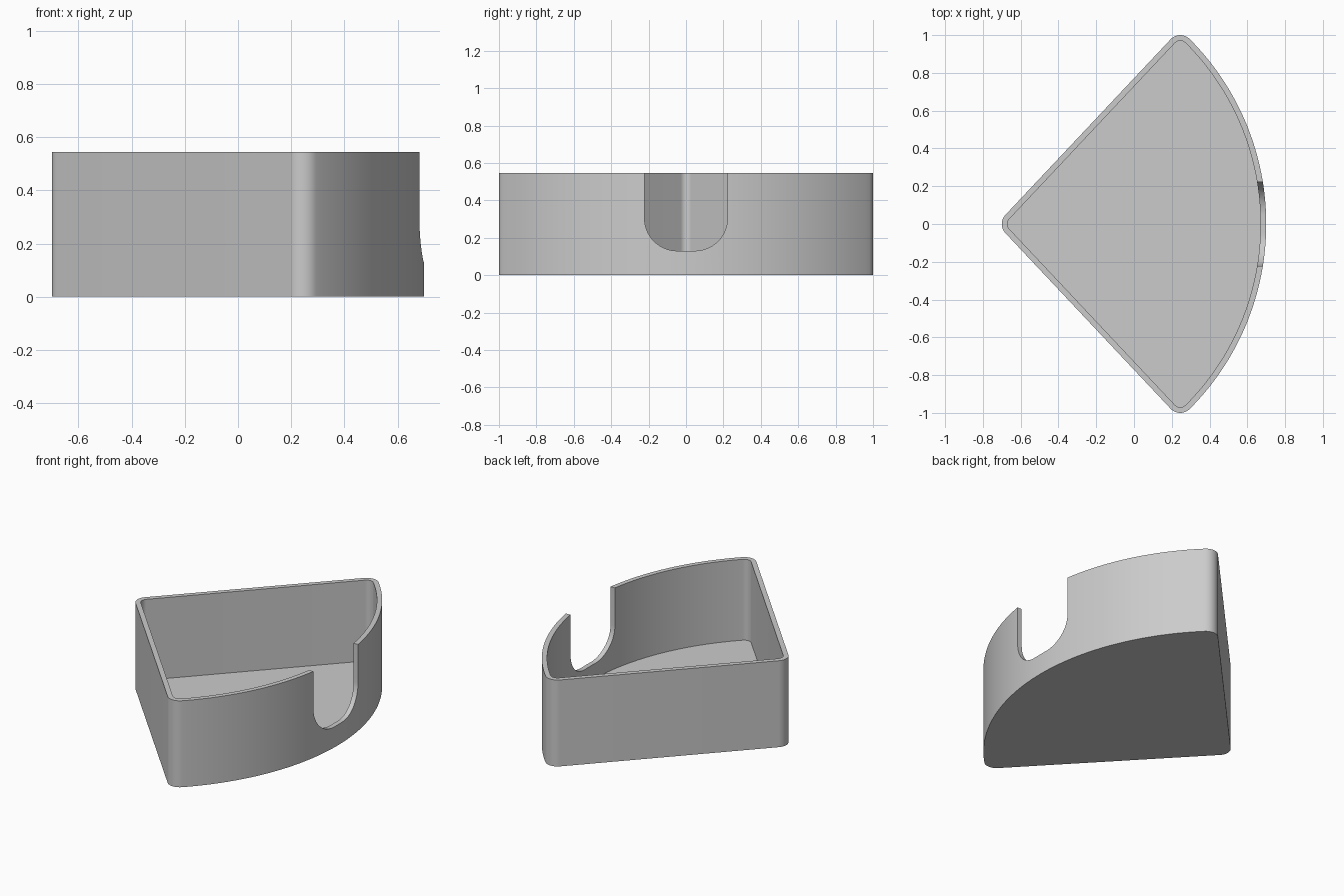
import bpy, bmesh
from math import atan2, cos, sin, pi, radians, hypot

if "Cube" in bpy.data.objects:
    bpy.data.objects.remove(bpy.data.objects["Cube"])

HEIGHT, WALL, FLOOR = 0.545, 0.03, 0.035
ROUND = 0.07                       # outer corner radius
TIP_X, SIDE_X, SIDE_Y = -0.63, 0.245, 0.93
FRONT_X = 0.70                     # outermost point of the curved wall

# Centre of the curved wall, tangent to both side corners
ARC_X = (SIDE_X**2 + SIDE_Y**2 - (FRONT_X - ROUND)**2) / (2 * (SIDE_X - FRONT_X + ROUND))


def arc(cx, cy, r, a0, a1, steps):
    return [(cx + r * cos(a0 + (a1 - a0) * i / steps),
             cy + r * sin(a0 + (a1 - a0) * i / steps)) for i in range(steps + 1)]


def outline(inset):
    """Rounded sector, counter-clockwise, moved inwards by inset."""
    r = ROUND - inset
    wall = atan2(SIDE_Y, SIDE_X - TIP_X) + pi / 2
    swing = atan2(SIDE_Y, SIDE_X - ARC_X)
    pts = arc(ARC_X, 0, FRONT_X - ARC_X - inset, -swing, swing, 64)
    pts += arc(SIDE_X, SIDE_Y, r, swing, wall, 12)[1:]
    pts += arc(TIP_X, 0, r, wall, 2 * pi - wall, 12)
    pts += arc(SIDE_X, -SIDE_Y, r, -wall, -swing, 12)[:-1]
    return pts


def make_object(name, rings):
    """Skin stacked rings of points and cap both ends."""
    bm = bmesh.new()
    loops = [[bm.verts.new(p) for p in ring] for ring in rings]
    for low, high in zip(loops, loops[1:]):
        for i in range(len(low)):
            j = (i + 1) % len(low)
            bm.faces.new((low[i], low[j], high[j], high[i]))
    bm.faces.new(loops[0][::-1])
    bm.faces.new(loops[-1])
    bmesh.ops.recalc_face_normals(bm, faces=bm.faces)
    mesh = bpy.data.meshes.new(name)
    bm.to_mesh(mesh)
    bm.free()
    obj = bpy.data.objects.new(name, mesh)
    bpy.context.collection.objects.link(obj)
    return obj


# Open tray: outer wall, rim, inner wall and floor
outer, inner = outline(0), outline(WALL)
tray = make_object("sector_tray", [
    [(x, y, z) for x, y in pts]
    for pts, z in ((outer, 0), (outer, HEIGHT), (inner, HEIGHT), (inner, FLOOR))])

grey = bpy.data.materials.new("light grey")
grey.use_nodes = True
grey.diffuse_color = (0.6, 0.6, 0.6, 1)
grey.node_tree.nodes["Principled BSDF"].inputs["Base Color"].default_value = (0.6, 0.6, 0.6, 1)
tray.data.materials.append(grey)

# Round-bottomed finger notch through the curved wall
half, bottom, r = 0.222, 0.13, 0.175
profile = [(half, 1), (-half, 1)]
profile += arc(r - half, bottom + r, r, pi, 1.5 * pi, 16)
profile += arc(half - r, bottom + r, r, 1.5 * pi, 2 * pi, 16)
cutter = make_object("notch_cutter", [[(x, y, z) for y, z in profile] for x in (0.4, 1)])
cutter.hide_render = True

cut = tray.modifiers.new("notch", "BOOLEAN")
cut.operation, cut.solver, cut.object = "DIFFERENCE", "EXACT", cutter
bpy.ops.object.select_all(action="DESELECT")
bpy.context.view_layer.objects.active = tray
tray.select_set(True)
bpy.ops.object.modifier_apply(modifier=cut.name)
bpy.data.objects.remove(cutter)
bpy.ops.object.shade_smooth_by_angle(angle=radians(30))
